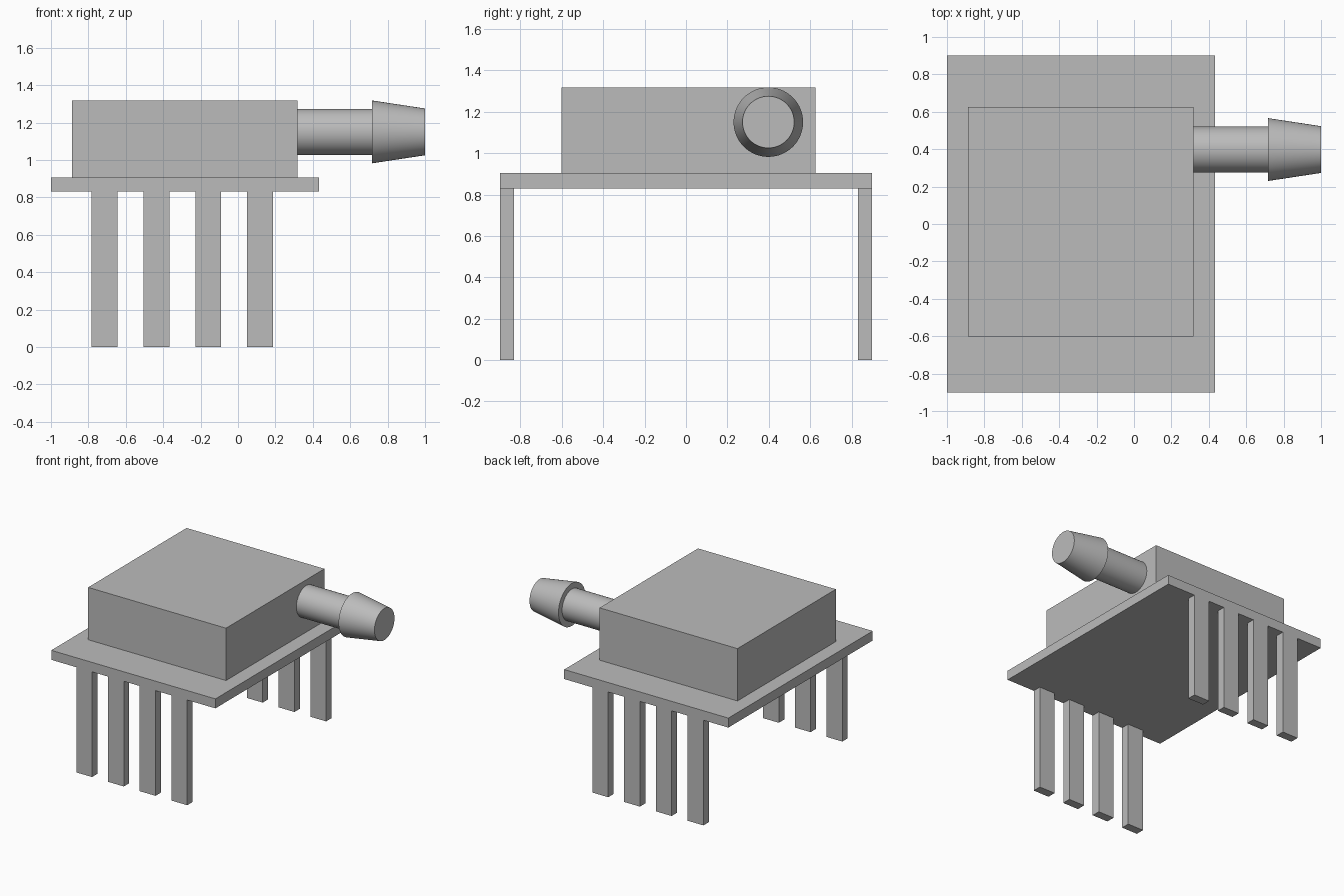
import bpy
import bmesh
import math
from mathutils import Matrix, Vector

if "Cube" in bpy.data.objects:
    bpy.data.objects.remove(bpy.data.objects["Cube"], do_unlink=True)

# Single grey material
grey = bpy.data.materials.new("plain grey")
grey.use_nodes = True
grey.diffuse_color = (0.5, 0.5, 0.5, 1)
grey.node_tree.nodes["Principled BSDF"].inputs["Base Color"].default_value = (0.5, 0.5, 0.5, 1)


def finish(name, bm):
    bmesh.ops.recalc_face_normals(bm, faces=bm.faces[:])
    mesh = bpy.data.meshes.new(name)
    bm.to_mesh(mesh)
    bm.free()
    mesh.materials.append(grey)
    obj = bpy.data.objects.new(name, mesh)
    bpy.context.collection.objects.link(obj)
    return obj


def box(name, low, high):
    low, high = Vector(low), Vector(high)
    bm = bmesh.new()
    place = Matrix.Translation((low + high) / 2) @ Matrix.Diagonal((*(high - low), 1))
    bmesh.ops.create_cube(bm, size=1, matrix=place)
    return finish(name, bm)


def lathe_along_x(name, profile, centre_y, centre_z, sides=64):
    """Revolve (x, radius) points around a line parallel to x."""
    bm = bmesh.new()
    rings = []
    for x, r in profile:
        angles = [math.tau * i / sides for i in range(sides)]
        rings.append([bm.verts.new((x, centre_y + r * math.cos(a), centre_z + r * math.sin(a)))
                      for a in angles])
    for a, b in zip(rings, rings[1:]):
        for i in range(sides):
            j = (i + 1) % sides
            bm.faces.new((a[i], a[j], b[j], b[i]))
    bm.faces.new(rings[0])
    bm.faces.new(rings[-1])
    return finish(name, bm)


# Base plate and housing
box("base_plate", (-1, -0.9, 0.83), (0.433, 0.9, 0.905))
box("housing", (-0.887, -0.602, 0.905), (0.317, 0.625, 1.318))

# Two rows of four pins, flush with the plate's front and back edges
for row, y in (("front", -0.9), ("back", 0.832)):
    for i in range(4):
        x = -0.782 + i * 0.277
        box(f"{row}_pin_{i + 1}", (x, y, 0), (x + 0.138, y + 0.068, 0.83))

# Barbed hose port
port = lathe_along_x("hose_port", [(0.317, 0.123), (0.717, 0.123), (0.717, 0.168), (1, 0.125)],
                     0.398, 1.15)
bpy.ops.object.select_all(action="DESELECT")
port.select_set(True)
bpy.context.view_layer.objects.active = port
bpy.ops.object.shade_smooth_by_angle(angle=math.radians(30))
